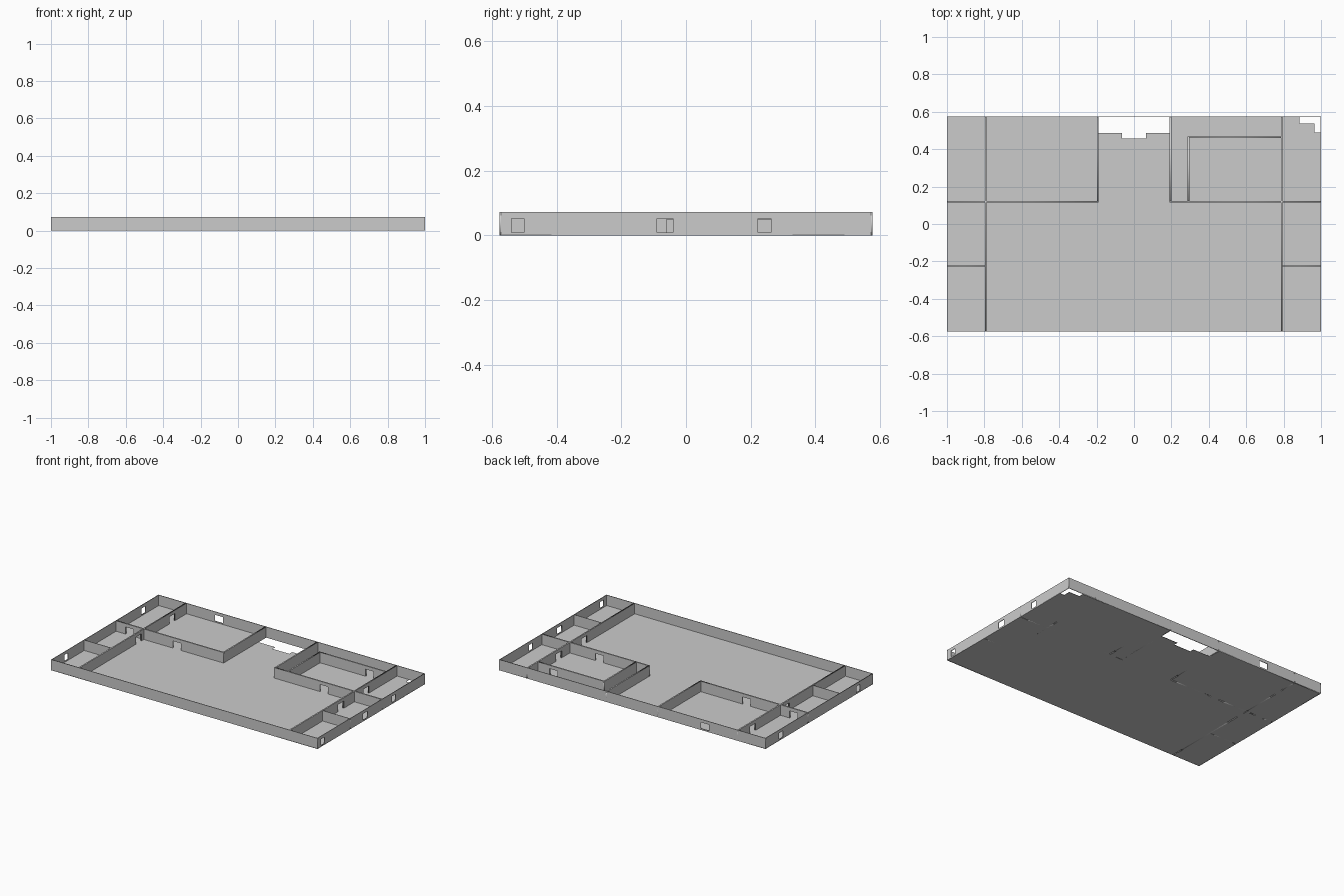
import bpy
from math import radians

if "Cube" in bpy.data.objects:
    bpy.data.objects.remove(bpy.data.objects["Cube"])

D, H = 0.576, 0.073          # half depth, wall height
OUT, INN = 0.004, 0.009      # outer and inner wall thickness
DOOR_W, DOOR_H = 0.06, 0.05
SILL, HEAD = 0.01, 0.052     # window bottom and top


def plate(name, loops, thick, loc, rot=(0, 0, 0)):
    """Flat outline with holes, extruded symmetrically, turned into a mesh."""
    cu = bpy.data.curves.new(name, 'CURVE')
    cu.dimensions = '2D'
    cu.fill_mode = 'BOTH'
    cu.extrude = thick / 2
    for pts in loops:
        sp = cu.splines.new('POLY')
        sp.points.add(len(pts) - 1)
        for p, (u, v) in zip(sp.points, pts):
            p.co = (u, v, 0, 1)
        sp.use_cyclic_u = True
    tmp = bpy.data.objects.new(name + "_outline", cu)
    bpy.context.collection.objects.link(tmp)
    bpy.context.view_layer.update()
    me = bpy.data.meshes.new_from_object(
        tmp.evaluated_get(bpy.context.evaluated_depsgraph_get()))
    bpy.data.objects.remove(tmp)
    ob = bpy.data.objects.new(name, me)
    ob.location = loc
    ob.rotation_euler = [radians(a) for a in rot]
    bpy.context.collection.objects.link(ob)
    return ob


def wall(name, axis, c, a, b, thick, doors=(), windows=()):
    """Wall along an axis at offset c from a to b; windows are (centre, width)."""
    outline = [(a, 0)]
    for d in sorted(doors):
        l, r = d - DOOR_W / 2, d + DOOR_W / 2
        outline += [(l, 0), (l, DOOR_H), (r, DOOR_H), (r, 0)]
    outline += [(b, 0), (b, H), (a, H)]
    holes = [[(m - w / 2, SILL), (m + w / 2, SILL), (m + w / 2, HEAD), (m - w / 2, HEAD)]
             for m, w in windows]
    along_x = axis == 'x'
    plate(name, [outline] + holes, thick,
          (0, c, 0) if along_x else (c, 0, 0),
          (90, 0, 0 if along_x else 90))


# Floor with the stepped entrance and corner notches
floor = [(-1, -D), (1, -D), (1, 0.49), (0.965, 0.49), (0.965, 0.538), (0.885, 0.538),
         (0.885, D), (0.195, D), (0.195, 0.487), (0.065, 0.487), (0.065, 0.457),
         (-0.063, 0.457), (-0.063, 0.487), (-0.193, 0.487), (-0.193, D), (-1, D)]
plate("floor", [floor], 0.002, (0, 0, 0.001))

# Outer walls
o = OUT / 2
wall("front_wall", 'x', -D + o, -1, 1, OUT)
wall("back_wall", 'x', D - o, -1, 1, OUT, windows=[(-0.545, 0.06)])
wall("left_wall", 'y', -1 + o, -D, D, OUT, windows=[(-0.42, 0.04), (0.41, 0.04)])
wall("right_wall", 'y', 1 - o, -D, D, OUT,
     windows=[(-0.52, 0.04), (-0.065, 0.05), (0.243, 0.04)])

# Long side partitions
wall("left_partition", 'y', -0.792, -D, D, INN, doors=[0.06, 0.42])
wall("right_partition", 'y', 0.79, -D, D, INN, doors=[-0.03, 0.24])

# Cross walls in front of the back rooms
wall("left_cross_wall", 'x', 0.119, -1, -0.19, INN, doors=[-0.895, -0.54])
wall("right_cross_wall", 'x', 0.119, 0.19, 1, INN, doors=[0.565])

# Entrance passage sides
for side, x in (("left", -0.193), ("right", 0.195)):
    wall(side + "_entrance_wall", 'y', x, 0.119, D, INN)

# Inner room at the back right
wall("inner_room_side", 'y', 0.291, 0.119, 0.467, INN)
wall("inner_room_back", 'x', 0.463, 0.291, 0.79, INN, doors=[0.667])

# Small room dividers on both sides
for side, a, b in (("left", -1, -0.792), ("right", 0.79, 1)):
    wall(side + "_divider", 'x', -0.225, a, b, OUT)
